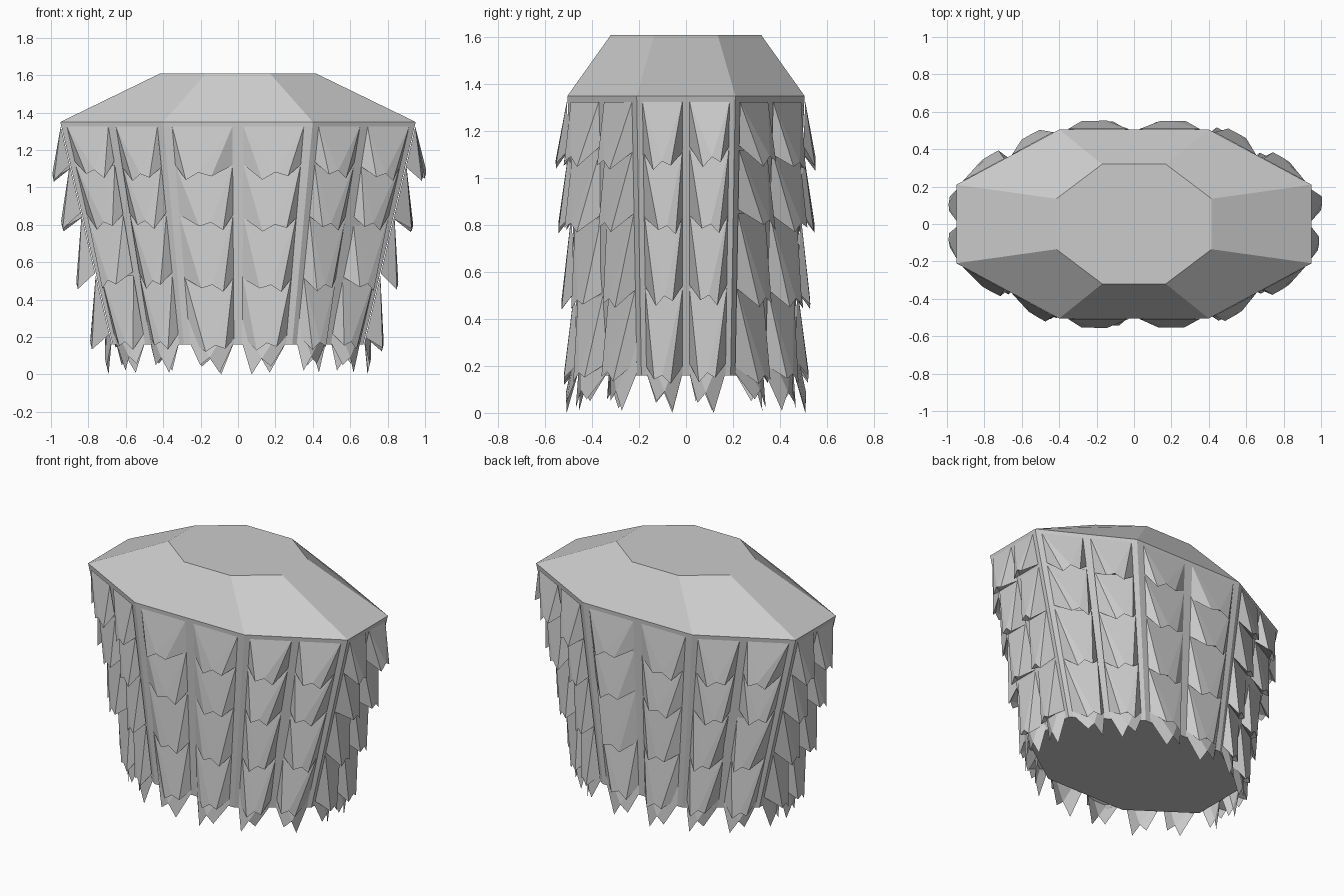
import bpy, bmesh, random
from mathutils import Vector

if "Cube" in bpy.data.objects:
    bpy.data.objects.remove(bpy.data.objects["Cube"])

random.seed(4)
Z_BOT, Z_RIM, Z_TOP = 0.16, 1.35, 1.61


def octagon(xo, yi, xi, yo, z):
    q = [(xo, -yi), (xo, yi), (xi, yo), (-xi, yo),
         (-xo, yi), (-xo, -yi), (-xi, -yo), (xi, -yo)]
    return [Vector((x, y, z)) for x, y in q]


BOT = octagon(0.67, 0.19, 0.29, 0.455, Z_BOT)
RIM = octagon(0.95, 0.21, 0.40, 0.505, Z_RIM)
TOP = octagon(0.415, 0.135, 0.17, 0.32, Z_TOP)


def make_object(name, bm):
    bmesh.ops.recalc_face_normals(bm, faces=bm.faces[:])
    me = bpy.data.meshes.new(name)
    bm.to_mesh(me)
    bm.free()
    ob = bpy.data.objects.new(name, me)
    bpy.context.collection.objects.link(ob)
    return ob


# Tapered octagonal body with sloping shoulders
bm = bmesh.new()
rings = [[bm.verts.new(p) for p in ring] for ring in (BOT, RIM, TOP)]
for a, b in zip(rings, rings[1:]):
    for i in range(8):
        j = (i + 1) % 8
        bm.faces.new((a[i], a[j], b[j], b[i]))
bm.faces.new(rings[0][::-1])
bm.faces.new(rings[2])
make_object("body", bm)


def wall(side, u, z, lift=0.0):
    """Point on a side wall; u runs 0..1 across it, lift pushes it outward."""
    j = (side + 1) % 8
    t = (z - Z_BOT) / (Z_RIM - Z_BOT)
    p = BOT[side].lerp(RIM[side], t).lerp(BOT[j].lerp(RIM[j], t), u)
    e = RIM[j] - RIM[side]
    p += Vector((e.y, -e.x, 0)).normalized() * lift
    p.z = z
    return p


def tuft(bm, side, u0, u1, z0, z1, drop, lift, solid):
    """Wedge with a wide root and a ragged, lifted lower edge."""
    def at(f, z, l):
        return bm.verts.new(wall(side, u0 + (u1 - u0) * f, z, l))
    s = random.uniform(-0.1, 0.1)
    long_left = random.random() < 0.5
    dl, dr = (drop, drop * 0.75) if long_left else (drop * 0.75, drop)
    tl, tr = at(0.06, z0, 0.004), at(0.94, z0, 0.004)
    tip_r = at(0.70 + s, z1 - dr, lift)
    notch = at(0.50 + s, z1 - drop * 0.5, lift * 0.98)
    tip_l = at(0.30 + s, z1 - dl, lift)
    bl, br = at(0.06, z1, 0.004), at(0.94, z1, 0.004)
    if solid:
        # front panels, side triangles and ragged underside
        bm.faces.new((tl, notch, tr))
        bm.faces.new((tl, tip_l, notch))
        bm.faces.new((notch, tip_r, tr))
        bm.faces.new((tl, bl, tip_l))
        bm.faces.new((tr, tip_r, br))
        bm.faces.new((bl, notch, tip_l))
        bm.faces.new((bl, br, notch))
        bm.faces.new((br, tip_r, notch))
    else:
        # thin hanging sheet
        bm.faces.new((tl, bl, tip_l, notch))
        bm.faces.new((tl, notch, tr))
        bm.faces.new((tr, notch, tip_r, br))


# Four rows of shaggy tufts, two columns per wall
LEVELS = [1.325, 1.12, 0.85, 0.53, 0.21]
bm = bmesh.new()
for side in range(8):
    lift = (0.12, 0.085, 0.065, 0.085)[side % 4]
    for col in range(2):
        u0 = 0.03 + col * 0.48
        for z0, z1 in zip(LEVELS, LEVELS[1:]):
            d = random.uniform(-0.02, 0.02)
            tuft(bm, side, u0, u0 + 0.46, z0, z1 + d,
                 0.08 + d * 0.5, lift * random.uniform(0.88, 1.03), True)
make_object("shaggy_tufts", bm)

# Thin fringe hanging below the hem
bm = bmesh.new()
for side in range(8):
    for col in range(2):
        u0 = 0.03 + col * 0.48
        drop = 0.15 if side % 2 else 0.16
        tuft(bm, side, u0, u0 + 0.46, 0.30, 0.17,
             drop + (0.01 if col else 0), 0.06, False)
make_object("hem_fringe", bm)
